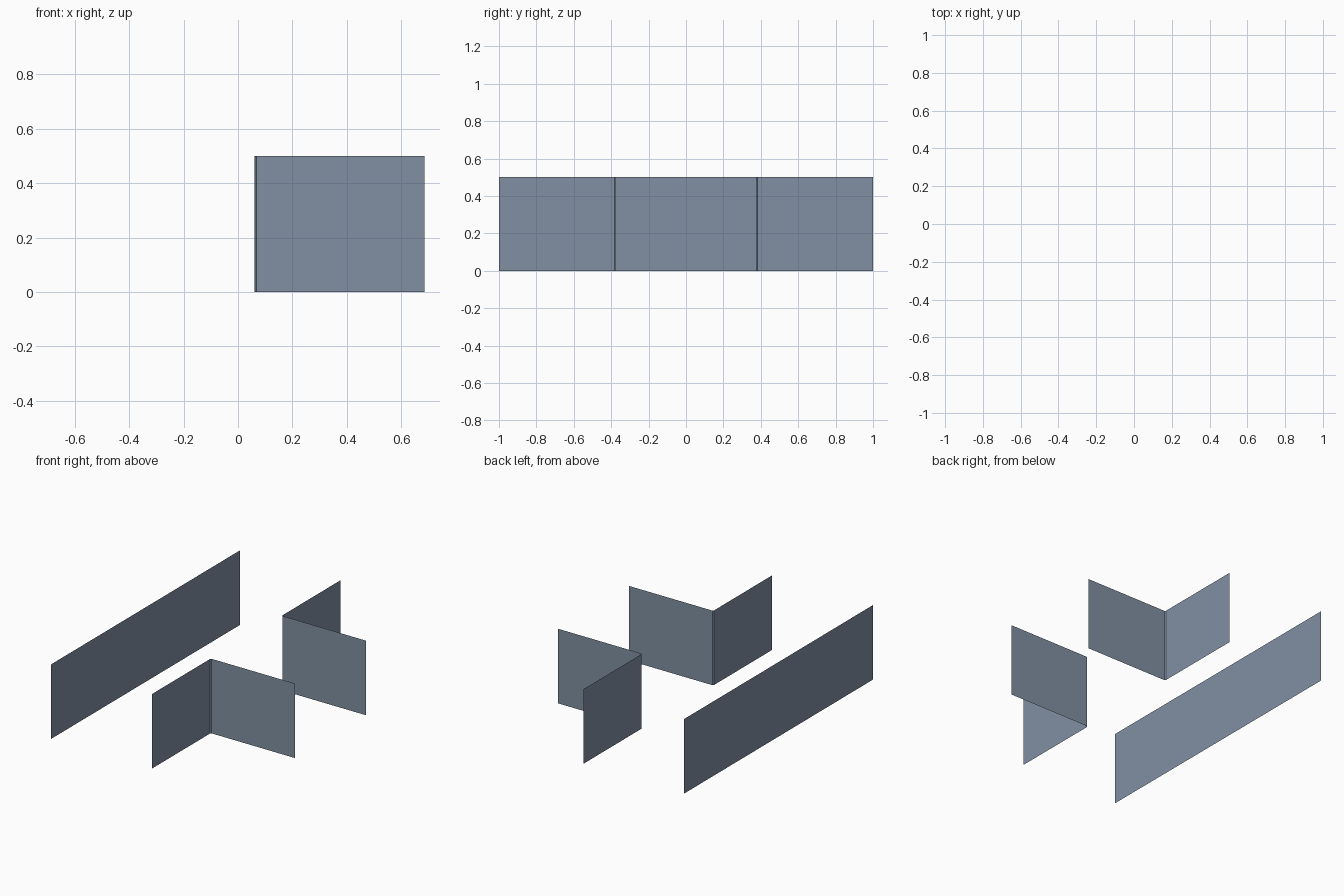
import bpy

if "Cube" in bpy.data.objects:
    bpy.data.objects.remove(bpy.data.objects["Cube"])

HALF_X, HEIGHT = 0.686, 0.5
CORNER_X, CORNER_Y, CHAMFER = 0.061, 0.376, 0.007

paint = bpy.data.materials.new("blue grey")
paint.diffuse_color = (0.22, 0.28, 0.365, 1)
paint.use_nodes = True
paint.node_tree.nodes["Principled BSDF"].inputs["Base Color"].default_value = paint.diffuse_color


def wall(name, path):
    """Paper-thin upright wall following a path on the ground."""
    n = len(path)
    verts = [(x, y, z) for z in (0, HEIGHT) for x, y in path]
    faces = [(i, i + 1, n + i + 1, n + i) for i in range(n - 1)]
    mesh = bpy.data.meshes.new(name)
    mesh.from_pydata(verts, [], faces)
    mesh.materials.append(paint)
    obj = bpy.data.objects.new(name, mesh)
    bpy.context.collection.objects.link(obj)
    return obj


# Long straight wall, facing the corridor (+x)
wall("long_wall", [(-HALF_X, -1), (-HALF_X, 1)])

# Two mirrored corner walls with a tiny chamfer on the corner
for side, name in ((-1, "front_corner_wall"), (1, "back_corner_wall")):
    path = [(CORNER_X, side),
            (CORNER_X, side * (CORNER_Y + CHAMFER)),
            (CORNER_X + CHAMFER, side * CORNER_Y),
            (HALF_X, side * CORNER_Y)]
    # keep the face direction towards the corridor on both sides
    wall(name, path[::-1] if side < 0 else path)
